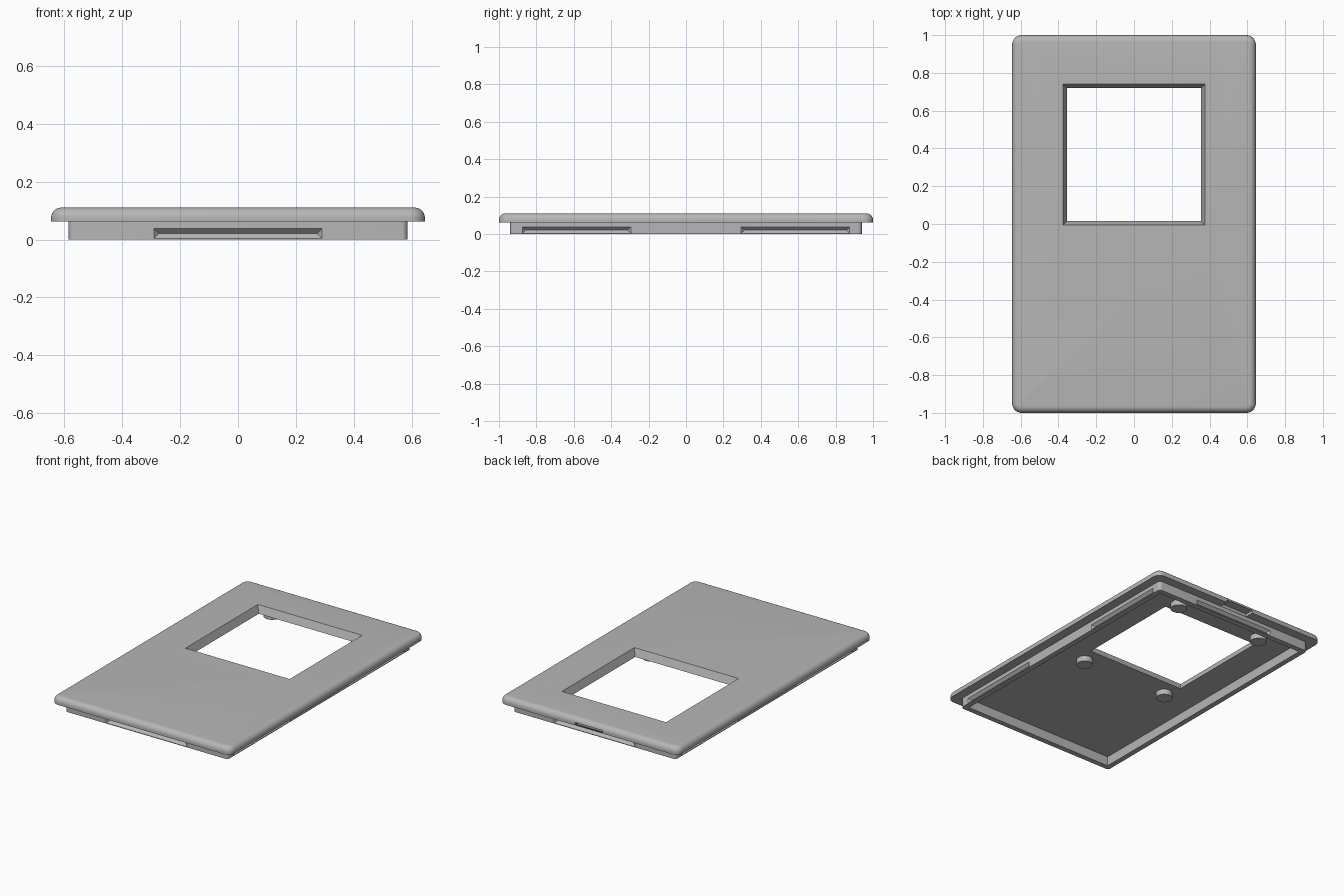
import bpy, bmesh, math
from mathutils import Matrix, Vector

cube = bpy.data.objects.get("Cube")
if cube:
    bpy.data.objects.remove(cube, do_unlink=True)

grey = bpy.data.materials.new("mid_grey")
grey.use_nodes = True
colour = (0.47, 0.47, 0.47, 1)
grey.diffuse_color = colour
grey.node_tree.nodes["Principled BSDF"].inputs["Base Color"].default_value = colour


def finish(name, bm):
    bmesh.ops.recalc_face_normals(bm, faces=bm.faces)
    mesh = bpy.data.meshes.new(name)
    bm.to_mesh(mesh)
    bm.free()
    mesh.materials.append(grey)
    obj = bpy.data.objects.new(name, mesh)
    bpy.context.collection.objects.link(obj)
    return obj


def rounded_rect(hx, hy, r, z, steps=8):
    """Corner arcs of a rounded rectangle, counter-clockwise."""
    points = []
    for quarter, (sx, sy) in enumerate(((1, 1), (-1, 1), (-1, -1), (1, -1))):
        for i in range(steps + 1):
            a = (quarter + i / steps) * math.pi / 2
            points.append((sx * (hx - r) + r * math.cos(a),
                           sy * (hy - r) + r * math.sin(a), z))
    return points


def loft(name, rings):
    """Closed solid through rings with equal point counts."""
    bm = bmesh.new()
    loops = [[bm.verts.new(p) for p in ring] for ring in rings]
    for low, high in zip(loops, loops[1:]):
        for i in range(len(low)):
            j = (i + 1) % len(low)
            bm.faces.new((low[i], low[j], high[j], high[i]))
    bm.faces.new(loops[0])
    bm.faces.new(loops[-1])
    return finish(name, bm)


def rect(x0, x1, y0, y1, z):
    return [(x0, y0, z), (x1, y0, z), (x1, y1, z), (x0, y1, z)]


def cut(target, cutter):
    cutter.hide_render = True
    mod = target.modifiers.new("cut", 'BOOLEAN')
    mod.operation = 'DIFFERENCE'
    mod.solver = 'EXACT'
    mod.object = cutter
    bpy.context.view_layer.objects.active = target
    bpy.ops.object.modifier_apply(modifier=mod.name)
    bpy.data.objects.remove(cutter, do_unlink=True)


def smooth(obj):
    bpy.ops.object.select_all(action='DESELECT')
    obj.select_set(True)
    bpy.context.view_layer.objects.active = obj
    bpy.ops.object.shade_smooth_by_angle(angle=math.radians(30))


base, top, fillet = 0.062, 0.11, 0.035

# Cover plate with rounded corners and a rounded top edge
rings = [rounded_rect(0.645, 1, 0.05, base)]
for i in range(9):
    a = i / 8 * math.pi / 2
    inset = fillet * (1 - math.cos(a))
    rings.append(rounded_rect(0.645 - inset, 1 - inset, 0.05 - inset,
                              top - fillet + fillet * math.sin(a)))
plate = loft("cover_plate", rings)

# Window opening with sloping sides
def window_ring(z):
    grow = 0.02 * (z - base) / (top - base)
    return rect(-0.355 - grow, 0.355 + grow, 0.015 - grow, 0.72 + grow, z)

cut(plate, loft("window_cutter", [window_ring(base - 0.02), window_ring(top + 0.02)]))

# Pry slot under the back edge
cut(plate, loft("slot_cutter", [rect(-0.1, 0.1, 0.942, 1.05, z) for z in (0.04, 0.081)]))
smooth(plate)

# Rim under the plate
hx, hy, wall = 0.585, 0.94, 0.035
rim = loft("rim", [rounded_rect(hx, hy, 0.02, z) for z in (0, base + 0.001)])
cut(rim, loft("rim_cutter", [rect(wall - hx, hx - wall, wall - hy, hy - wall, z)
                             for z in (-0.05, 0.1)]))


def groove(centre, angle, half):
    """V-shaped snap groove; the wall it cuts faces local -y."""
    out, deep, mid = 0.006, 0.017, 0.0205
    w, h = half + out, 0.0165 + out
    bm = bmesh.new()
    corners = [bm.verts.new((x, -out, mid + z)) for x, z in ((-w, -h), (w, -h), (w, h), (-w, h))]
    left, right = [bm.verts.new((x, deep, mid)) for x in (deep - half, half - deep)]
    a, b, c, d = corners
    for face in ((a, b, c, d), (a, b, right, left), (d, c, right, left),
                 (a, d, left), (b, c, right)):
        bm.faces.new(face)
    bm.transform(Matrix.Translation(Vector(centre)) @ Matrix.Rotation(angle, 4, 'Z'))
    return finish("groove_cutter", bm)


# One groove on each end, two on each side
for side in (-1, 1):
    cut(rim, groove((0, side * hy, 0), 0 if side < 0 else math.pi, 0.29))
    for y in (-0.585, 0.585):
        cut(rim, groove((side * hx, y, 0), side * math.pi / 2, 0.29))
smooth(rim)

# Mounting posts around the window
for y, end in ((-0.09, "front"), (0.8, "back")):
    for x, side in ((-0.315, "right"), (0.315, "left")):
        bm = bmesh.new()
        bmesh.ops.create_cone(bm, cap_ends=True, segments=32, radius1=0.05, radius2=0.05,
                              depth=0.038, matrix=Matrix.Translation((x, y, 0.045)))
        smooth(finish(f"{end}_{side}_post", bm))
